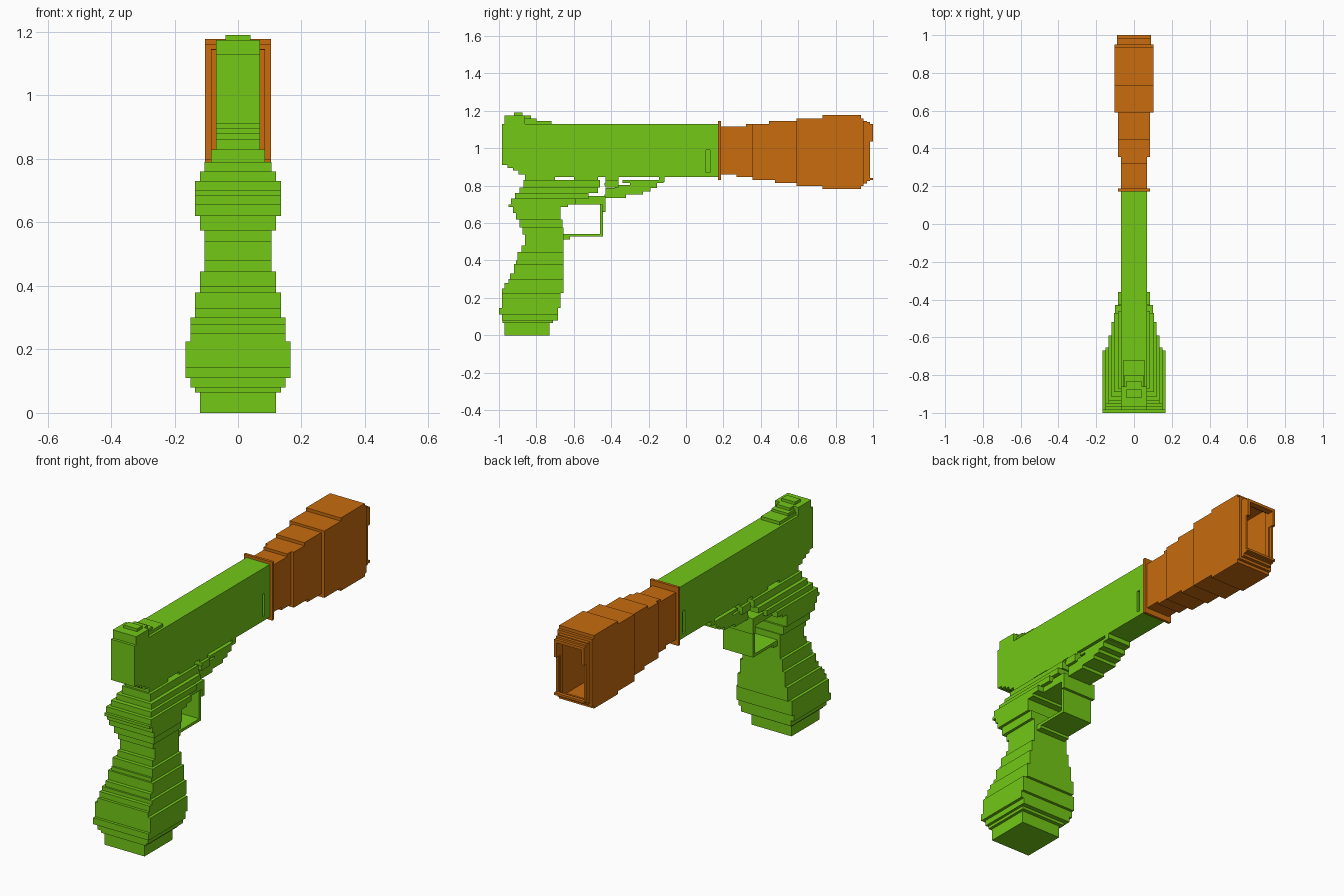
import bpy, bmesh
from mathutils import Matrix, Vector


def material(name, rgb):
    m = bpy.data.materials.new(name)
    m.diffuse_color = (*rgb, 1)
    return m


GREEN = material("green", (0.17, 0.58, 0.008))
ORANGE = material("orange", (0.58, 0.15, 0.004))


def add_box(bm, hw, y0, y1, z0, z1, x=0.0):
    mat = Matrix.Translation(Vector((x, (y0 + y1) / 2, (z0 + z1) / 2)))
    mat = mat @ Matrix.Diagonal((2 * hw, y1 - y0, z1 - z0, 1))
    bmesh.ops.create_cube(bm, size=1, matrix=mat)


def finish(name, bm, mat):
    me = bpy.data.meshes.new(name)
    bm.to_mesh(me)
    bm.free()
    ob = bpy.data.objects.new(name, me)
    me.materials.append(mat)
    bpy.context.collection.objects.link(ob)
    return ob


def blocks(name, boxes, mat=GREEN):
    bm = bmesh.new()
    for b in boxes:
        add_box(bm, *b)
    return finish(name, bm, mat)


# Grip: stacked slabs (bottom z, half width, back y, front y)
slabs = [
    (0.00, .120, -.97, -.73), (.065, .135, -.98, -.71), (.08, .150, -.985, -.685),
    (.11, .166, -1.0, -.685), (.145, .166, -.985, -.67), (.225, .150, -.985, -.655),
    (.25, .150, -.97, -.655), (.28, .150, -.95, -.655), (.30, .135, -.94, -.655),
    (.33, .135, -.92, -.655), (.38, .120, -.91, -.655), (.40, .120, -.90, -.655),
    (.445, .105, -.88, -.655), (.48, .105, -.86, -.655), (.54, .105, -.875, -.655),
    (.575, .120, -.89, -.66), (.62, .135, -.91, -.67), (.655, .135, -.925, -.67),
    (.685, .135, -.95, -.63), (.70, .135, -.935, -.59), (.73, .120, -.915, -.52),
    (.76, .105, -.89, -.47), (.79, .085, -.87, -.46), (.83, .070, -.86, -.70),
]
tops = [s[0] for s in slabs[1:]] + [.85]
blocks("grip", [(hw, y0, y1, z, t) for (z, hw, y0, y1), t in zip(slabs, tops)])

# Trigger guard: wide strap below the frame, open at the sides
blocks("trigger_guard", [
    (.09, -.655, -.445, .527, .542), (.09, -.655, -.62, .512, .527),
    (.09, -.46, -.445, .542, .72), (.10, -.61, -.43, .70, .745),
    (.10, -.45, -.43, .66, .70),
])

# Stepped brace rising to the underside of the slide
blocks("front_brace", [
    (.07, -.435, -.32, .735, .752), (.07, -.43, -.23, .752, .77),
    (.07, -.43, -.19, .77, .788), (.07, -.38, -.155, .788, .804),
    (.07, -.34, -.12, .815, .83), (.07, -.30, -.155, .80, .818),
    (.07, -.145, -.115, .82, .85), (.085, -.435, -.40, .80, .815),
    (.085, -.43, -.36, .79, .83), (.07, -.43, -.36, .83, .85),
    (.07, -.60, -.47, .825, .85),
])

# Slide body with stepped rear and raised rear sight
slide = blocks("slide", [(.07, -.86, .175, .845, 1.13)])
blocks("slide_rear", [
    (.07, -.985, -.965, .91, 1.13), (.07, -.97, -.86, .91, 1.175),
    (.07, -.955, -.86, .895, .91), (.07, -.925, -.86, .88, .895),
    (.07, -.895, -.86, .86, .88),
])
blocks("rear_sight", [
    (.056, -.87, -.72, 1.12, 1.147), (.05, -.87, -.80, 1.14, 1.16),
    (.04, -.87, -.83, 1.15, 1.175), (.04, -.92, -.875, 1.17, 1.19),
])

# Shallow slot near the front of the slide on both sides
bm = bmesh.new()
for x in (-.07, .07):
    add_box(bm, .012, .108, .128, .87, .99, x)
cutter = finish("slot_cutter", bm, GREEN)
cutter.hide_render = True
cutter.hide_viewport = True
cut = slide.modifiers.new("slot", "BOOLEAN")
cut.object = cutter
cut.solver = "EXACT"

# Barrel collar
blocks("barrel_collar", [(.085, .172, .187, .83, 1.145)], ORANGE)


# Barrel: hollow stepped rectangular tubes (half width, y0, y1, z0, z1)
def tube(bm, hw, y0, y1, z0, z1, wall=.017):
    for s in (-1, 1):
        add_box(bm, wall / 2, y0, y1, z0, z1, s * (hw - wall / 2))
    add_box(bm, hw - wall, y0, y1, z0, z0 + wall)
    add_box(bm, hw - wall, y0, y1, z1 - wall, z1)


bm = bmesh.new()
for seg in [(.07, .187, .27, .86, 1.115), (.07, .27, .32, .845, 1.115),
            (.07, .32, .355, .845, 1.13), (.085, .355, .445, .83, 1.13),
            (.085, .445, .475, .83, 1.147), (.085, .475, .59, .815, 1.147),
            (.104, .59, .73, .798, 1.16), (.104, .73, .935, .782, 1.177),
            (.104, .935, .95, .798, 1.16)]:
    tube(bm, *seg, wall=.02)
finish("barrel", bm, ORANGE)

# Muzzle lip: thin rim, with a hood over the upper part of the opening
bm = bmesh.new()
tube(bm, .09, .945, .968, .812, 1.145)
tube(bm, .09, .968, .984, .825, 1.14, .012)
add_box(bm, .09, .98, 1.0, .83, .842)
add_box(bm, .09, .965, 1.0, 1.115, 1.13)
for s in (-1, 1):
    add_box(bm, .008, .965, 1.0, 1.035, 1.13, s * .082)
finish("muzzle_lip", bm, ORANGE)
